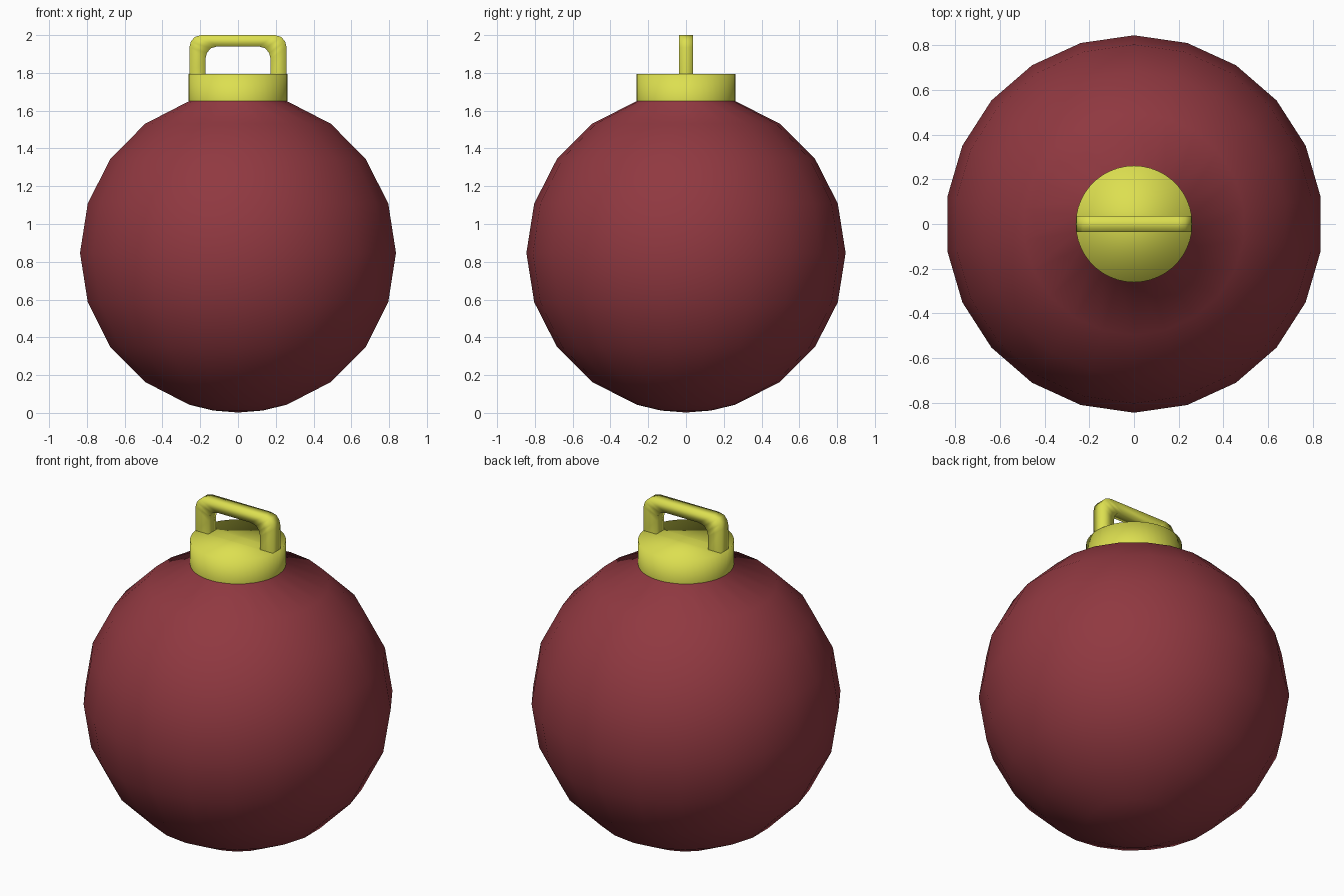
import bpy
import bmesh
from math import sin, cos, pi, radians

cube = bpy.data.objects.get("Cube")
if cube:
    bpy.data.objects.remove(cube)


def make_material(name, color):
    mat = bpy.data.materials.new(name)
    mat.use_nodes = True
    mat.diffuse_color = color
    mat.node_tree.nodes["Principled BSDF"].inputs["Base Color"].default_value = color
    return mat


def finish(name, bm, mat):
    """Turn the bmesh into a smooth-shaded object."""
    bmesh.ops.recalc_face_normals(bm, faces=bm.faces)
    for face in bm.faces:
        face.smooth = True
    mesh = bpy.data.meshes.new(name)
    bm.to_mesh(mesh)
    bm.free()
    mesh.materials.append(mat)
    obj = bpy.data.objects.new(name, mesh)
    bpy.context.collection.objects.link(obj)
    return obj


def lathe(profile, sides):
    """Revolve (radius, z) points about z, with a vertex on the y axis."""
    bm = bmesh.new()
    rings = []
    for r, z in profile:
        rings.append([bm.verts.new((r * sin(2 * pi * i / sides), r * cos(2 * pi * i / sides), z))
                      for i in range(sides)])
    for low, high in zip(rings, rings[1:]):
        for i in range(sides):
            j = (i + 1) % sides
            bm.faces.new((low[i], low[j], high[j], high[i]))
    return bm, rings


red = make_material("dark red", (0.28, 0.04, 0.052, 1))
yellow = make_material("yellow", (0.72, 0.74, 0.08, 1))

# Ball with a short neck hidden in the cap
RADIUS, CENTRE = 0.845, 0.847
latitudes = [-81, -72, -54, -36, -18, 0, 18, 36, 54, 72]
profile = [(RADIUS * cos(radians(a)), CENTRE + RADIUS * sin(radians(a))) for a in latitudes]
profile.append((0.245, 1.75))
bm, rings = lathe(profile, 22)
pole = bm.verts.new((0, 0, CENTRE - RADIUS))
for a, b in zip(rings[0], rings[0][1:] + rings[0][:1]):
    bm.faces.new((a, b, pole))
finish("ball", bm, red)

# Cap: its top is split on both sides of the handle
bm, rings = lathe([(0.261, 1.65), (0.261, 1.795)], 44)
lid = bm.faces.new(rings[1])
for y in (-0.036, 0.036):
    top = [f for f in bm.faces if len(f.verts) > 4 or all(v.co.z > 1.79 for v in f.verts)]
    geom = top + list({e for f in top for e in f.edges}) + list({v for f in top for v in f.verts})
    bmesh.ops.bisect_plane(bm, geom=geom, plane_co=(0, y, 0), plane_no=(0, 1, 0))
finish("cap", bm, yellow)

# Handle: flat arch with rounded corners, mirrored across x
outer = [(0.257, 1.785), (0.257, 1.935), (0.25, 1.965), (0.23, 1.99), (0.195, 2.0)]
inner = [(0.172, 1.785), (0.172, 1.875), (0.165, 1.905), (0.145, 1.93), (0.11, 1.94)]


def arch(points):
    return points + [(-x, z) for x, z in reversed(points)]


bm = bmesh.new()
sections = []
for (ox, oz), (ix, iz) in zip(arch(outer), arch(inner)):
    corners = [(ox, -0.036, oz), (ox, 0.036, oz), (ix, 0.036, iz), (ix, -0.036, iz)]
    sections.append([bm.verts.new(c) for c in corners])
for a, b in zip(sections, sections[1:]):
    for i in range(4):
        j = (i + 1) % 4
        bm.faces.new((a[i], a[j], b[j], b[i]))
finish("handle", bm, yellow)
